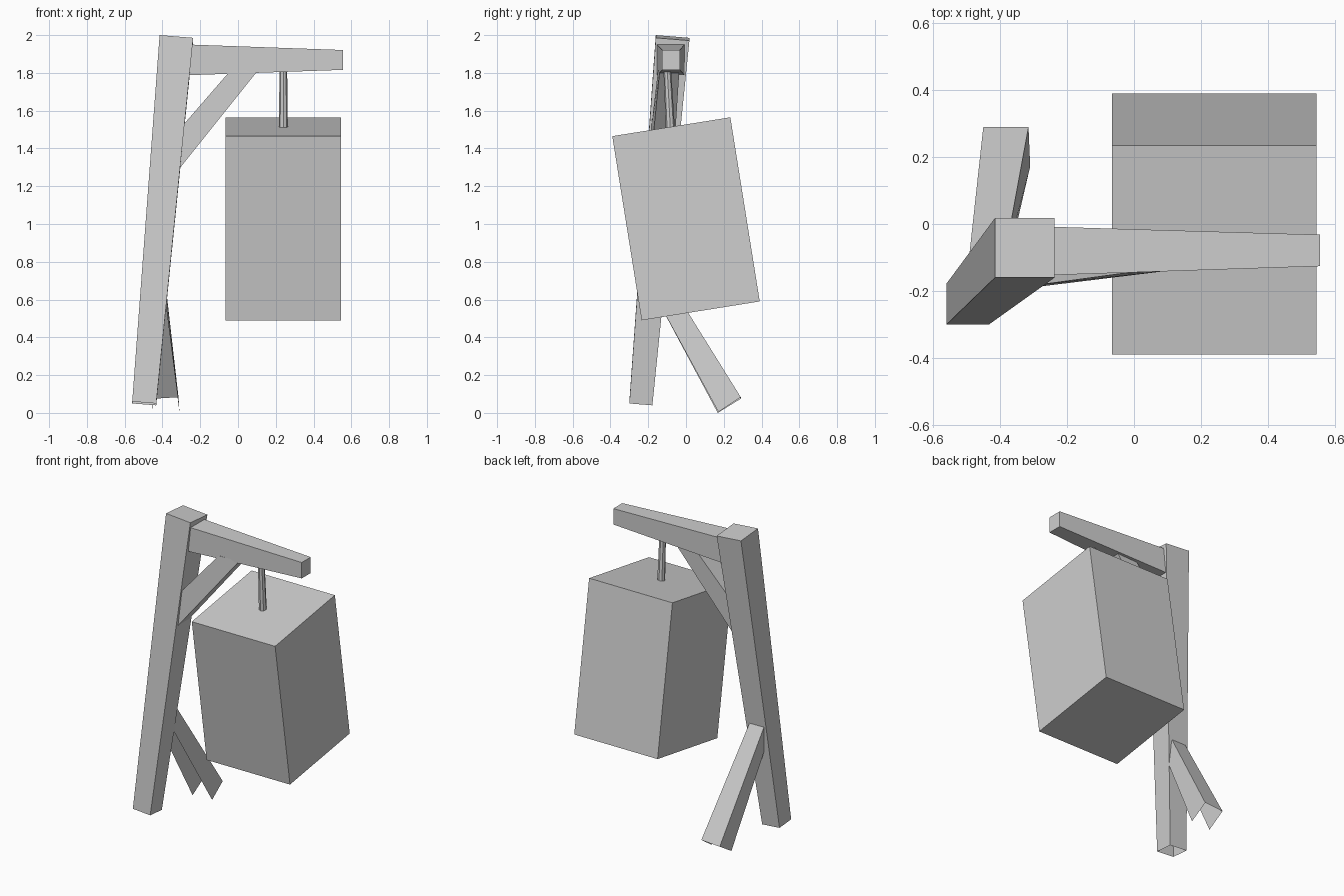
import bpy, bmesh, math
from mathutils import Vector

if "Cube" in bpy.data.objects:
    bpy.data.objects.remove(bpy.data.objects["Cube"])

grey = bpy.data.materials.new("plain grey")
grey.diffuse_color = (0.62, 0.62, 0.62, 1)
grey.use_nodes = True
grey.node_tree.nodes["Principled BSDF"].inputs["Base Color"].default_value = grey.diffuse_color


def finish(bm, name):
    mesh = bpy.data.meshes.new(name)
    bm.to_mesh(mesh)
    bm.free()
    mesh.materials.append(grey)
    obj = bpy.data.objects.new(name, mesh)
    bpy.context.collection.objects.link(obj)
    return obj


def beam(name, start, end, open_sides=(), open_end=False):
    """Loft a four-sided beam between two corner loops; listed sides stay open."""
    bm = bmesh.new()
    a = [bm.verts.new(p) for p in start]
    b = [bm.verts.new(p) for p in end]
    bm.faces.new(a[::-1])
    bm.faces.new(b)
    for i in range(4):
        j = (i + 1) % 4
        bm.faces.new((a[i], a[j], b[j], b[i]))
    bmesh.ops.recalc_face_normals(bm, faces=bm.faces)
    bm.faces.ensure_lookup_table()
    drop = [bm.faces[2 + i] for i in open_sides]
    if open_end:
        drop.append(bm.faces[1])
    if drop:
        bmesh.ops.delete(bm, geom=drop, context='FACES_ONLY')
    return finish(bm, name)


def slanted_square(x0, x1, y0, y1, z, drop):
    """Horizontal loop whose height falls by drop along each of x and y."""
    return [(x0, y0, z), (x1, y0, z - drop), (x1, y1, z - 2 * drop), (x0, y1, z - drop)]


def upright_rect(x, y0, y1, z0, z1):
    return [(x, y0, z0), (x, y1, z0), (x, y1, z1), (x, y0, z1)]


# leaning post, open at the foot
beam("post",
     slanted_square(-0.415, -0.237, -0.16, 0.018, 2.0, 0.0145),
     slanted_square(-0.56, -0.433, -0.30, -0.178, 0.06, 0.01), open_end=True)

# tapering arm
beam("arm",
     upright_rect(-0.26, -0.153, -0.008, 1.788, 1.95),
     upright_rect(0.555, -0.126, -0.032, 1.816, 1.921))

# diagonal brace between post and arm
beam("brace",
     [(-0.325, -0.192, 1.275), (-0.325, -0.07, 1.275),
      (-0.325, -0.065, 1.484), (-0.325, -0.187, 1.484)],
     [(0.107, -0.139, 1.815), (0.107, -0.035, 1.815),
      (-0.038, -0.035, 1.815), (-0.038, -0.148, 1.815)])

# back leg, open underneath and at the foot
beam("back_leg",
     [(-0.498, -0.15, 0.79), (-0.396, -0.15, 0.79),
      (-0.385, -0.15, 0.595), (-0.485, -0.15, 0.595)],
     [(-0.45, 0.29, 0.075), (-0.315, 0.29, 0.083),
      (-0.31, 0.172, 0.005), (-0.45, 0.168, 0.0)],
     open_sides=(2,), open_end=True)

# hanging rod
top, bottom = Vector((0.24, -0.10, 1.83)), Vector((0.24, -0.083, 1.505))
axis = top - bottom
bm = bmesh.new()
bmesh.ops.create_cone(bm, cap_ends=True, segments=8, radius1=0.024, radius2=0.02,
                      depth=axis.length)
rod = finish(bm, "hanging_rod")
rod.location = (top + bottom) / 2
rod.rotation_euler = axis.to_track_quat('Z', 'Y').to_euler()

# tilted hanging box
bm = bmesh.new()
bmesh.ops.create_cube(bm, size=1)
bmesh.ops.scale(bm, vec=(0.61, 0.633, 0.987), verts=bm.verts)
box = finish(bm, "hanging_box")
box.location = (0.24, 0, 1.0275)
box.rotation_euler.x = math.radians(9.07)
